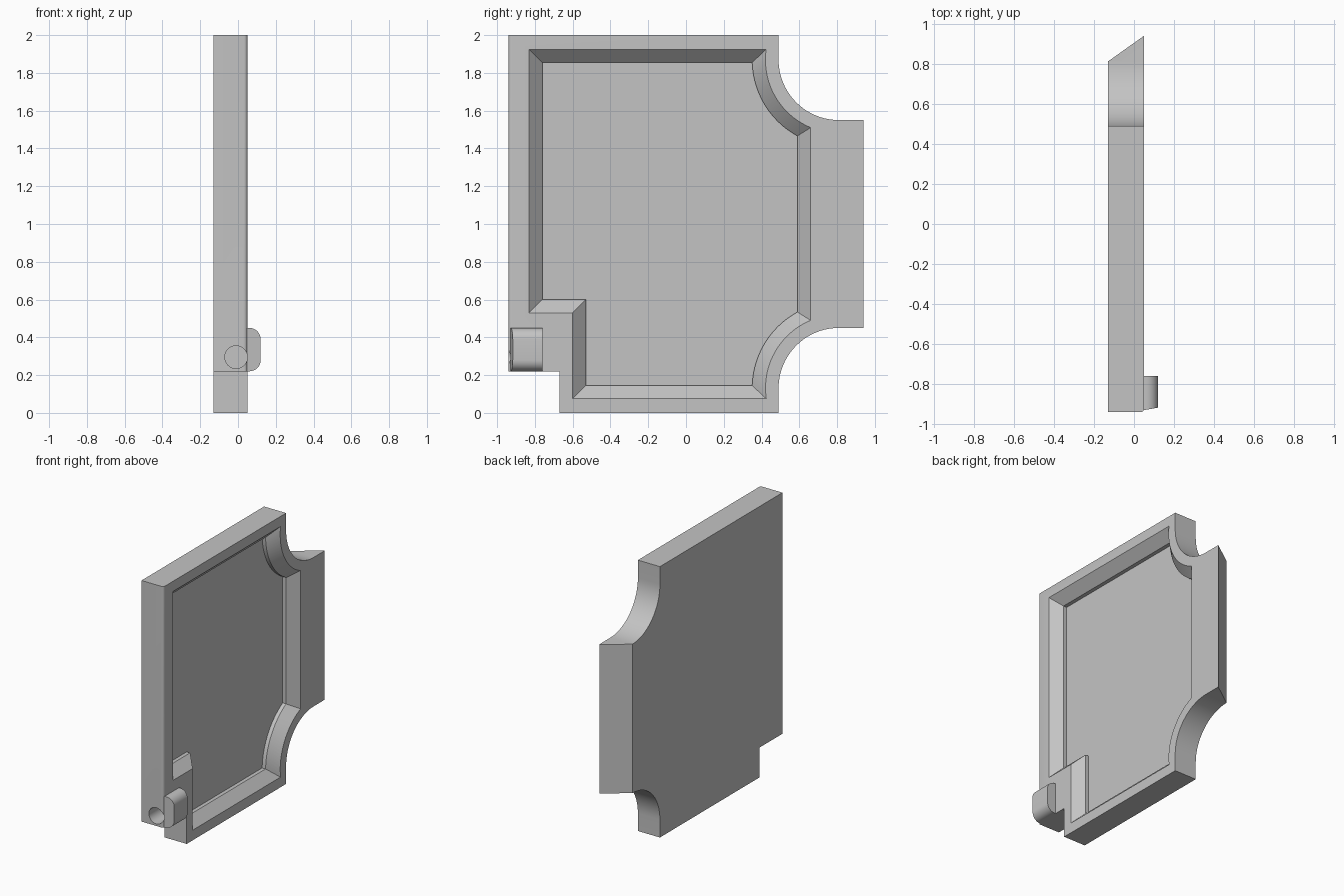
import bpy, bmesh
from math import sin, cos, asin, acos, pi, radians

cube = bpy.data.objects.get("Cube")
if cube:
    bpy.data.objects.remove(cube)

grey = bpy.data.materials.new("plain grey")
grey.use_nodes = True
grey.diffuse_color = (0.55, 0.55, 0.55, 1)
grey.node_tree.nodes["Principled BSDF"].inputs["Base Color"].default_value = (0.55, 0.55, 0.55, 1)

BACK, FACE = -0.13, 0.05      # panel thickness in x
CY, CZ = 0.81, 0.13           # centre of the lower corner scoop


def loft(name, loops):
    """Solid through a list of matching closed loops of 3D points."""
    bm = bmesh.new()
    rings = [[bm.verts.new(p) for p in loop] for loop in loops]
    n = len(rings[0])
    for a, b in zip(rings, rings[1:]):
        for i in range(n):
            j = (i + 1) % n
            bm.faces.new((a[i], a[j], b[j], b[i]))
    bm.faces.new(rings[0][::-1])
    bm.faces.new(rings[-1])
    bmesh.ops.recalc_face_normals(bm, faces=bm.faces)
    mesh = bpy.data.meshes.new(name)
    bm.to_mesh(mesh)
    bm.free()
    mesh.materials.append(grey)
    obj = bpy.data.objects.new(name, mesh)
    bpy.context.collection.objects.link(obj)
    return obj


def arc(cx, cy, r, a0, a1, n=20):
    return [(cx + r * cos(a0 + (a1 - a0) * i / n),
             cy + r * sin(a0 + (a1 - a0) * i / n)) for i in range(n + 1)]


def mirrored(points):
    """The same points reflected about half height, in reverse order."""
    return [(y, 2 - z) for y, z in reversed(points)]


def combine(target, other, operation):
    mod = target.modifiers.new(operation, 'BOOLEAN')
    mod.operation, mod.object, mod.solver = operation, other, 'EXACT'
    bpy.context.view_layer.objects.active = target
    bpy.ops.object.modifier_apply(modifier=mod.name)
    bpy.data.objects.remove(other)


# Panel outline with two scooped corners and a notch
scoop = [(0.49, 0)] + arc(CY, CZ, 0.32, pi, pi / 2) + [(0.94, 0.45)]
outline = [(-0.94, 2), (-0.94, 0.22), (-0.67, 0.22), (-0.67, 0)]
outline += scoop + mirrored(scoop)

# The far edge slants inward towards the back
back = [(BACK, 0.812 if y > 0.9 else y, z) for y, z in outline]
front = [(FACE, y, z) for y, z in outline]
panel = loft("panel", [back, front])

# Rounded long front edge
bm = bmesh.new()
bm.from_mesh(panel.data)
edge = [e for e in bm.edges
        if all(v.co.x > 0.04 and v.co.y < -0.93 for v in e.verts)]
bmesh.ops.bevel(bm, geom=edge, offset=0.018, segments=5, profile=0.5, affect='EDGES')
bm.to_mesh(panel.data)
bm.free()


# Hinge lug with rounded outer corners and a slightly slanted front
R = 0.06
lug_profile = [(0.01, 0.22)] + arc(0.12 - R, 0.22 + R, R, -pi / 2, 0, 8)
lug_profile += arc(0.12 - R, 0.45 - R, R, 0, pi / 2, 8) + [(0.01, 0.45)]
lug = loft("hinge_lug", [
    [(x, -0.937 + 0.18 * (x - 0.01), z) for x, z in lug_profile],
    [(x, -0.76, z) for x, z in lug_profile]])
combine(panel, lug, 'UNION')


# Recess: sloped rim, then a short straight step down to the floor
def recess_loop(x, d):
    r = 0.39 + d
    low, side = 0.075 + d, 0.66 - d
    start = pi + asin((CZ - low) / r)
    end = acos((side - CY) / r)
    curve = arc(CY, CZ, r, start, end)
    points = [(-0.83 + d, 2 - low), (-0.83 + d, 0.53 + d),
              (-0.6 + d, 0.53 + d), (-0.6 + d, low)] + curve + mirrored(curve)
    return [(x, y, z) for y, z in points]


recess = loft("recess_cutter", [recess_loop(FACE + 0.01, -0.01),
                                recess_loop(FACE - 0.07, 0.07),
                                recess_loop(FACE - 0.098, 0.07)])
combine(panel, recess, 'DIFFERENCE')

# Pin hole
circle = arc(-0.01, 0.295, 0.06, 0, 2 * pi, 32)[:-1]
hole = loft("hole_cutter", [[(x, y, z) for x, z in circle] for y in (-1, -0.77)])
combine(panel, hole, 'DIFFERENCE')

# Smooth curves, sharp edges
bpy.ops.object.select_all(action='DESELECT')
panel.select_set(True)
bpy.context.view_layer.objects.active = panel
bpy.ops.object.shade_smooth_by_angle(angle=radians(25))
